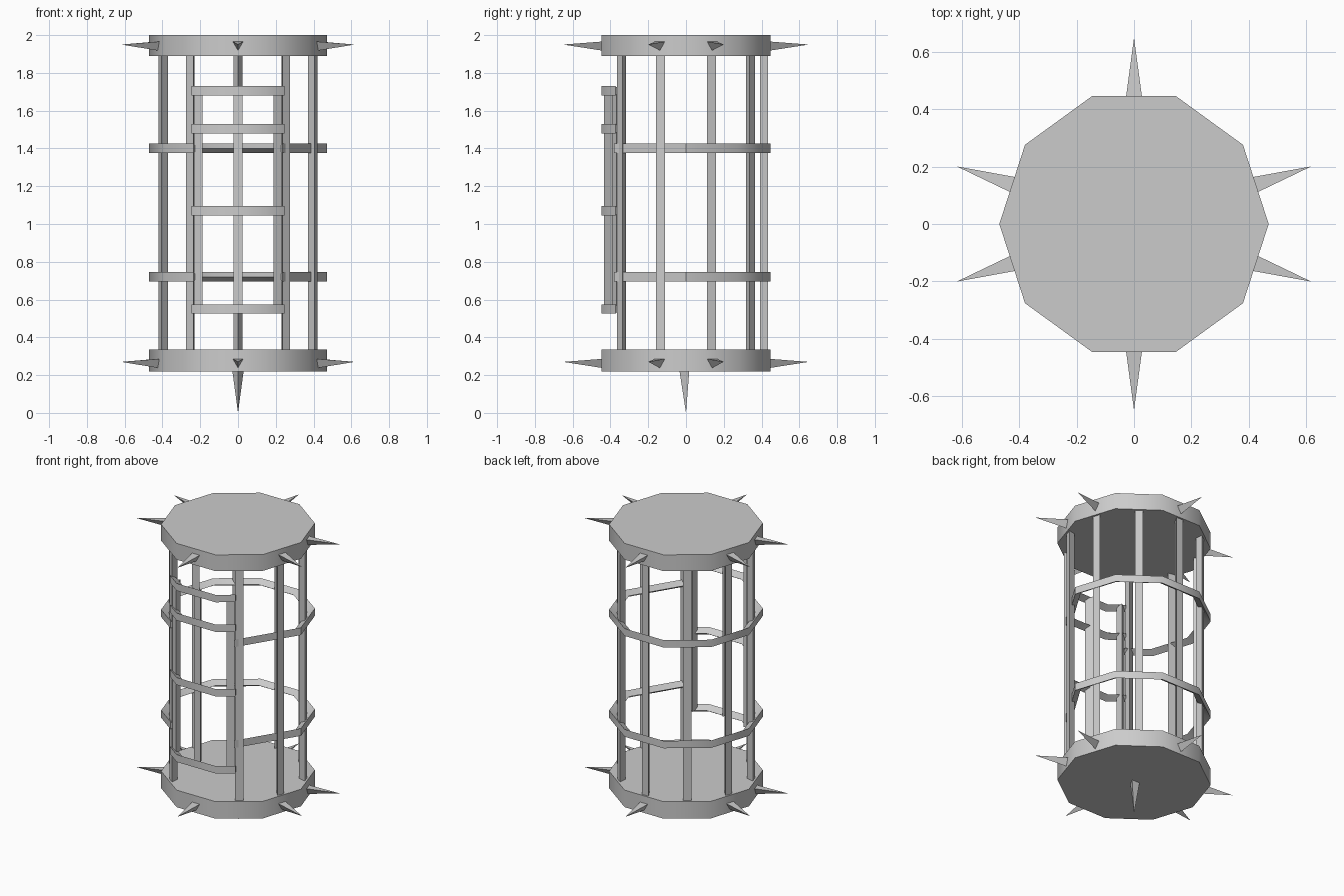
import bpy
import bmesh
from math import sin, cos, radians
from mathutils import Matrix, Vector

if "Cube" in bpy.data.objects:
    bpy.data.objects.remove(bpy.data.objects["Cube"], do_unlink=True)

SIDES, RADIUS = 10, 0.47
STEP = 360 / SIDES
FRONT = 270

iron = bpy.data.materials.new("grey iron")
iron.use_nodes = True
GREY = (0.6, 0.6, 0.6, 1)
iron.diffuse_color = GREY
iron.node_tree.nodes["Principled BSDF"].inputs["Base Color"].default_value = GREY


def finish(name, bm):
    bmesh.ops.recalc_face_normals(bm, faces=bm.faces)
    mesh = bpy.data.meshes.new(name)
    bm.to_mesh(mesh)
    bm.free()
    mesh.materials.append(iron)
    obj = bpy.data.objects.new(name, mesh)
    bpy.context.collection.objects.link(obj)
    bpy.ops.object.select_all(action="DESELECT")
    obj.select_set(True)
    bpy.context.view_layer.objects.active = obj
    bpy.ops.object.shade_smooth_by_angle(angle=radians(40))
    return obj


def loft(name, loops):
    """Skin a series of equal loops and cap both ends."""
    bm = bmesh.new()
    rows = [[bm.verts.new(p) for p in loop] for loop in loops]
    n = len(rows[0])
    for a, b in zip(rows, rows[1:]):
        for i in range(n):
            j = (i + 1) % n
            bm.faces.new((a[i], a[j], b[j], b[i]))
    bm.faces.new(rows[0])
    bm.faces.new(rows[-1])
    return finish(name, bm)


def polar(r, angle, z):
    return Vector((r * cos(radians(angle)), r * sin(radians(angle)), z))


def disc(name, low, high):
    loft(name, [[polar(RADIUS, i * STEP, z) for i in range(SIDES)]
                for z in (low, high)])


def bar(name, angle, low, high):
    """Triangular upright with its flat side facing out."""
    turn = Matrix.Rotation(radians(angle), 3, "Z")
    section = [(0.435, -0.025), (0.435, 0.025), (0.391, 0)]
    loft(name, [[turn @ Vector((x, y, z)) for x, y in section]
                for z in (low, high)])


def hoop(name, start, end, z):
    """Triangular band that follows the ten-sided outline."""
    corners = [i * STEP for i in range(2 * SIDES + 1) if start < i * STEP < end]
    loops = []
    for a in [start] + corners + [end]:
        r = RADIUS * cos(radians(STEP / 2)) / cos(radians(a % STEP - STEP / 2))
        loops.append([polar(r, a, z - 0.025), polar(r, a, z + 0.025),
                      polar(r * 0.905, a, z)])
    loft(name, loops)


def spike(name, base, tip, side, up):
    """Three-sided spike with one corner opposite the up direction."""
    bm = bmesh.new()
    size = 0.035
    ring = [base + size * (0.5 * up + 0.866 * side),
            base + size * (0.5 * up - 0.866 * side), base - size * up]
    a, b, c, t = [bm.verts.new(p) for p in ring + [tip]]
    for face in ((a, b, c), (a, b, t), (b, c, t), (c, a, t)):
        bm.faces.new(face)
    finish(name, bm)


# Floor and roof
disc("floor_disc", 0.22, 0.335)
disc("roof_disc", 1.89, 2.0)

# Radial spikes around both discs
UP = Vector((0, 0, 1))
for label, z in (("floor", 0.27), ("roof", 1.95)):
    for a in (18, 90, 162, 198, 270, 342):
        spike(f"{label}_spike_{a}", polar(0.425, a, z), polar(0.65, a, z),
              polar(1, a + 90, 0), UP)
spike("bottom_spike", Vector((0, 0, 0.225)), Vector((0, 0, 0)),
      Vector((1, 0, 0)), Vector((0, 1, 0)))

# Cage uprights on every side but the doorway
for i in range(SIDES):
    angle = (i + 0.5) * STEP
    if angle != FRONT:
        bar(f"upright_{i}", angle, 0.33, 1.895)

# Hoops, open at the doorway
for label, z in (("lower", 0.72), ("upper", 1.40)):
    hoop(f"{label}_hoop", FRONT + 31.7 - 360, FRONT - 31.7, z)

# Door: three bars and four curved rails
for label, offset in (("right", -29), ("middle", 0), ("left", 29)):
    bar(f"door_bar_{label}", FRONT + offset, 0.55, 1.705)
for i, z in enumerate((0.55, 1.07, 1.505, 1.705)):
    hoop(f"door_rail_{i}", FRONT - 33.2, FRONT + 33.2, z)
